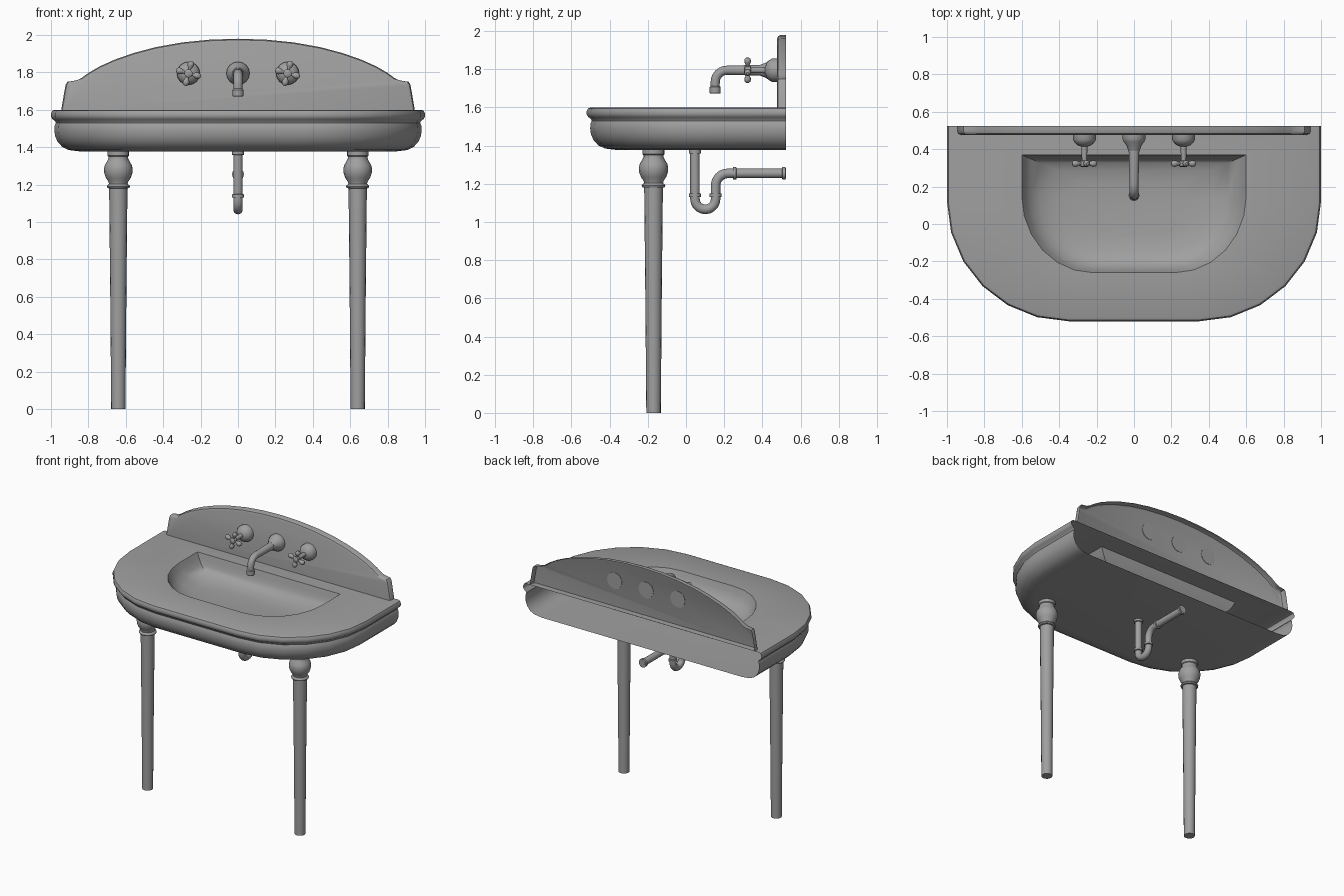
import bpy, bmesh, math
from mathutils import Matrix, Vector

cube = bpy.data.objects.get("Cube")
if cube:
    bpy.data.objects.remove(cube)

GREY = (0.35, 0.35, 0.35, 1)
mat = bpy.data.materials.new("plain grey")
mat.use_nodes = True
mat.diffuse_color = GREY
mat.node_tree.nodes["Principled BSDF"].inputs["Base Color"].default_value = GREY


def finish(name, bm, angle=40, recalc=True):
    if recalc:
        bmesh.ops.recalc_face_normals(bm, faces=bm.faces)
    me = bpy.data.meshes.new(name)
    bm.to_mesh(me)
    bm.free()
    me.materials.append(mat)
    ob = bpy.data.objects.new(name, me)
    bpy.context.collection.objects.link(ob)
    bpy.ops.object.select_all(action='DESELECT')
    ob.select_set(True)
    bpy.context.view_layer.objects.active = ob
    bpy.ops.object.shade_smooth_by_angle(angle=math.radians(angle))
    return ob


def ring_verts(bm, pts):
    return [bm.verts.new(p) for p in pts]


def bridge(bm, a, b, closed=True):
    n = len(a)
    for i in range(n if closed else n - 1):
        j = (i + 1) % n
        bm.faces.new((a[i], a[j], b[j], b[i]))


def sweep(bm, path, sides=16):
    """Tube through (position, radius) stations lying in the x = const plane."""
    rings = []
    for i, (p, r) in enumerate(path):
        a = path[max(i - 1, 0)][0]
        b = path[min(i + 1, len(path) - 1)][0]
        t = (Vector(b) - Vector(a)).normalized()
        u = Vector((1, 0, 0))
        v = t.cross(u)
        rings.append(ring_verts(bm, [
            Vector(p) + r * (math.cos(k * math.tau / sides) * u + math.sin(k * math.tau / sides) * v)
            for k in range(sides)]))
    for a, b in zip(rings, rings[1:]):
        bridge(bm, a, b)
    bm.faces.new(rings[0])
    bm.faces.new(rings[-1])


def turned(bm, start, axis, profile, sides=16):
    """Lathe of (distance, radius) pairs along an axis."""
    s, d = Vector(start), Vector(axis)
    sweep(bm, [(s + d * h, r) for h, r in profile], sides)


def arc(x, cy, cz, r, a0, a1, rad, n=6):
    return [((x, cy + r * math.cos(a), cz + r * math.sin(a)), rad)
            for a in (math.radians(a0 + (a1 - a0) * k / n) for k in range(n + 1))]


def d_outline(half, back, cx, cy, rx, ry, z, n=6):
    """Straight back corners, with two elliptical quarter arcs at the front."""
    right = [(half, back, z)] + [
        (cx + rx * math.cos(k * math.pi / 2 / n), cy - ry * math.sin(k * math.pi / 2 / n), z)
        for k in range(n + 1)]
    return right + [(-x, y, zz) for x, y, zz in reversed(right)]


# Basin: moulded apron, flat deck and hollow bowl, open at the wall side
TOP, BACK = 1.6, 0.525
bm = bmesh.new()
apron = [(0.02, TOP), (0.007, 1.595), (0, 1.58), (0, 1.563), (0.008, 1.55), (0.022, 1.54),
         (0.026, 1.53), (0.02, 1.515), (0.018, 1.49), (0.022, 1.46), (0.035, 1.43),
         (0.06, 1.402), (0.095, 1.385), (0.16, 1.377)]
rings = [ring_verts(bm, d_outline(1 - o, BACK, 0.35, 0.12, 0.65 - o, 0.64 - o, z)) for o, z in apron]
for a, b in zip(rings, rings[1:]):
    bridge(bm, a, b, closed=False)
bm.faces.new(rings[-1])

bowl = [(1, TOP), (0.99, 1.59), (0.965, 1.56), (0.92, 1.525), (0.84, 1.49), (0.7, 1.465), (0.45, 1.452)]
CY = 0.1
brings = []
for s, z in bowl:
    pts = d_outline(0.6, 0.37, 0.22, 0.15, 0.38, 0.41, z)
    brings.append(ring_verts(bm, [(x * s, CY + (y - CY) * s, zz) for x, y, zz in pts]))
for a, b in zip(brings, brings[1:]):
    bridge(bm, a, b)
bm.faces.new(brings[-1])

# Deck between the outer edge and the bowl, split at the middle of the back
edges = []
for loop in (rings[0], brings[0]):
    for i in range(len(loop)):
        pair = (loop[i], loop[(i + 1) % len(loop)])
        edges.append(bm.edges.get(pair) or bm.edges.new(pair))
bmesh.ops.triangle_fill(bm, edges=edges, use_beauty=True, normal=(0, 0, 1))
finish("basin", bm)

# Backsplash: arched shell with a rounded front edge
bm = bmesh.new()
half = [(0.945, TOP), (0.922, 1.735), (0.912, 1.75), (0.865, 1.757), (0.84, 1.768), (0.8, 1.797),
        (0.74, 1.832), (0.66, 1.868), (0.56, 1.903), (0.44, 1.935), (0.3, 1.96), (0.15, 1.975)]
outline = half + [(0, 1.98)] + [(-x, z) for x, z in reversed(half)]
sections = []
for inset, y in ((0, BACK), (0, 0.497), (0.006, 0.483), (0.02, 0.477)):
    sections.append(ring_verts(bm, [
        (x * (1 - inset / 0.94), y, TOP + (z - TOP) * (1 - inset / 0.38)) for x, z in outline]))
for a, b in zip(sections, sections[1:]):
    bridge(bm, a, b, closed=False)
bm.faces.new(sections[-1])
finish("backsplash", bm)

# Turned legs
leg = [(0, 0.038), (0.6, 0.043), (1.18, 0.049), (1.182, 0.058), (1.19, 0.062), (1.198, 0.058),
       (1.203, 0.05), (1.215, 0.052), (1.235, 0.066), (1.26, 0.075), (1.285, 0.077), (1.305, 0.072),
       (1.325, 0.06), (1.34, 0.053), (1.35, 0.053), (1.355, 0.058), (1.38, 0.058)]
for side, x in (("left", 0.64), ("right", -0.64)):
    bm = bmesh.new()
    turned(bm, (x, -0.17, 0), (0, 0, 1), leg)
    finish(side + "_leg", bm)

# Drain trap with collars
R = 0.025
bm = bmesh.new()
sweep(bm, [((0, 0.047, 1.38), R)] + arc(0, 0.101, 1.12, 0.054, 180, 360, R, 10)
      + arc(0, 0.22, 1.19, 0.065, 180, 90, R) + [((0, BACK, 1.255), R)])
collar = [(0, 0.025), (0.002, 0.032), (0.018, 0.032), (0.02, 0.025)]
for start, axis in (((0, 0.047, 1.358), (0, 0, 1)), ((0, 0.047, 1.13), (0, 0, 1)),
                    ((0, 0.155, 1.13), (0, 0, 1)), ((0, 0.245, 1.255), (0, 1, 0)),
                    ((0, 0.503, 1.255), (0, 1, 0))):
    turned(bm, start, axis, collar)
finish("drain_trap", bm)

# Spout with flared wall flange and outlet nozzle
FZ = 1.795
flange = [(0, 0.062), (0.025, 0.062), (0.04, 0.055), (0.065, 0.038), (0.09, 0.03)]
bm = bmesh.new()
turned(bm, (0, 0.48, FZ), (0, -1, 0), flange)
sweep(bm, [((0, 0.42, FZ), 0.029)] + arc(0, 0.215, FZ - 0.062, 0.062, 90, 180, 0.024)
      + [((0, 0.153, 1.69), 0.023)])
turned(bm, (0, 0.153, 1.672), (0, 0, 1), [(0, 0.026), (0.003, 0.029), (0.035, 0.029), (0.042, 0.023)])
finish("spout", bm)

# Cross handles
arm = [(0, 0.009), (0.025, 0.008), (0.034, 0.013), (0.047, 0.018), (0.06, 0.016), (0.068, 0.007)]
for side, x in (("left", 0.265), ("right", -0.265)):
    bm = bmesh.new()
    turned(bm, (x, 0.48, FZ), (0, -1, 0),
           [(0, 0.062), (0.03, 0.061), (0.045, 0.052), (0.06, 0.035), (0.066, 0.016), (0.14, 0.014),
            (0.143, 0.022), (0.17, 0.022), (0.176, 0.012)])
    cross = bmesh.new()
    for k in range(4):
        part = bmesh.new()
        turned(part, (0, 0, 0), (0, 0, 1), arm, 10)
        part.transform(Matrix.Translation((x, 0.323, FZ)) @ Matrix.Rotation(math.radians(15 + 90 * k), 4, 'Y'))
        tmp = bpy.data.meshes.new("arm")
        part.to_mesh(tmp)
        part.free()
        bm.from_mesh(tmp)
        bpy.data.meshes.remove(tmp)
    cross.free()
    finish(side + "_tap", bm)
